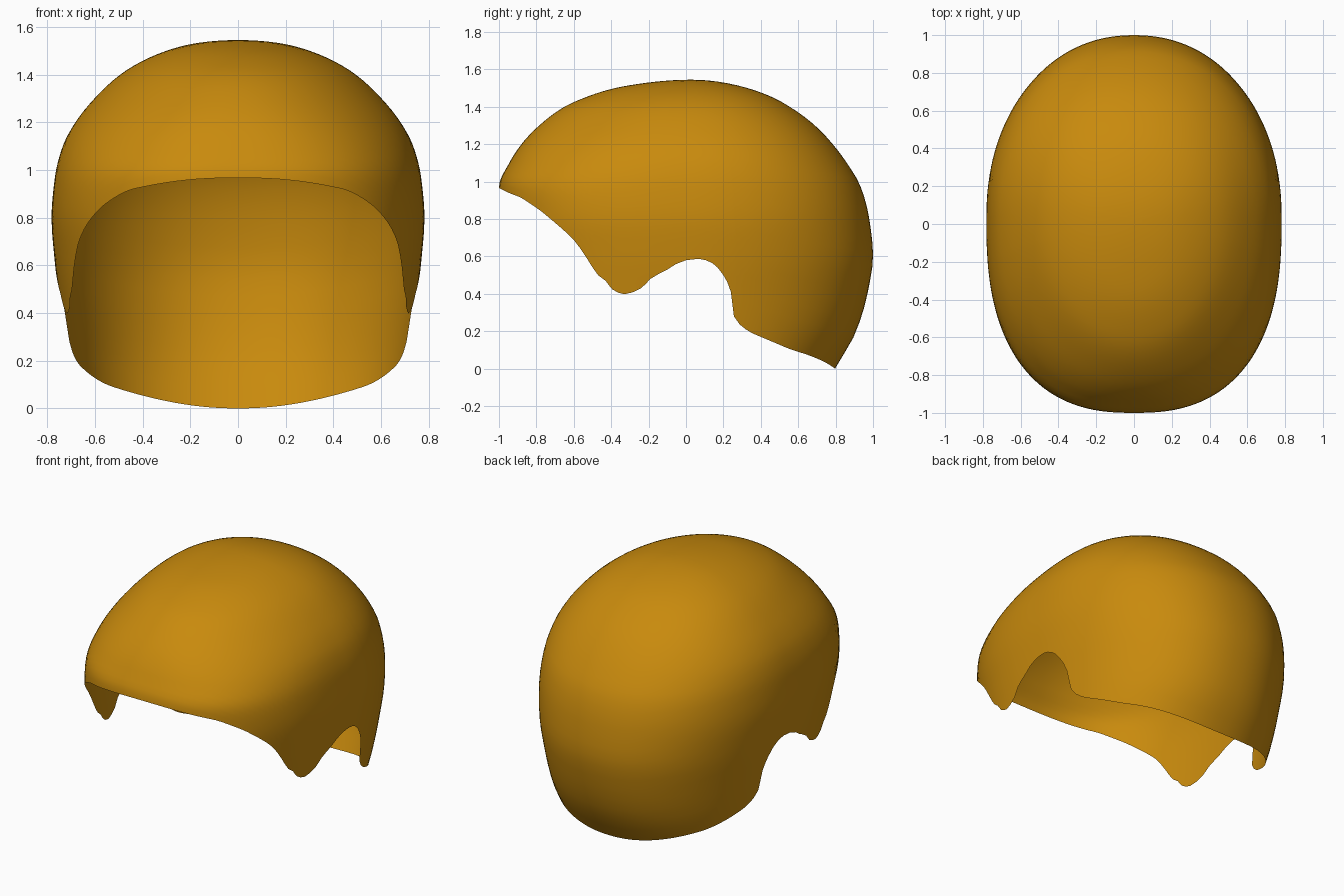
import bpy, bmesh, math

if "Cube" in bpy.data.objects:
    bpy.data.objects.remove(bpy.data.objects["Cube"])


def smooth_curve(xs, ys):
    """Monotone cubic interpolation through (xs, ys), xs ascending."""
    n = len(xs)
    d = [(ys[i + 1] - ys[i]) / (xs[i + 1] - xs[i]) for i in range(n - 1)]
    m = [d[0]] + [0.0] * (n - 2) + [d[-1]]
    for i in range(1, n - 1):
        if d[i - 1] * d[i] > 0:
            m[i] = 2 * d[i - 1] * d[i] / (d[i - 1] + d[i])

    def f(x):
        x = min(max(x, xs[0]), xs[-1])
        i = 0
        while i < n - 2 and x > xs[i + 1]:
            i += 1
        h = xs[i + 1] - xs[i]
        t = (x - xs[i]) / h
        return ((2*t**3 - 3*t**2 + 1) * ys[i] + (t**3 - 2*t**2 + t) * h * m[i]
                + (3*t**2 - 2*t**3) * ys[i + 1] + (t**3 - t**2) * h * m[i + 1])
    return f


# Horizontal sections: height, half width, front y, back y
TOP, YC = 1.545, 0.03
sections = [
    (1.545, 0, .03, .03), (1.53, .187, -.2, .2), (1.5, .30, -.38, .33),
    (1.45, .415, -.54, .465), (1.4, .494, -.65, .555), (1.3, .602, -.785, .69),
    (1.2, .682, -.88, .785), (1.1, .735, -.945, .86), (.97, .768, -1.0, .935),
    (.8, .782, -.99, .98), (.6, .767, -.95, 1.0), (.4, .74, -.93, .97),
    (.2, .713, -.92, .91), (0, .68, -.9, .797)]
depth = [math.sqrt(TOP - s[0]) for s in sections]
width, front, back = (smooth_curve(depth, [s[k] for s in sections]) for k in (1, 2, 3))

# Lower rim seen from the side (y, z): brow, temple point, ear arch, nape
rim = [(-1, .967), (-.9, .922), (-.8, .86), (-.7, .78), (-.6, .688), (-.53, .59),
       (-.47, .5), (-.43, .47), (-.395, .425), (-.33, .398), (-.24, .43),
       (-.19, .48), (-.1, .53), (0, .58), (.07, .587), (.14, .565), (.2, .5),
       (.24, .41), (.256, .28), (.32, .21), (.4, .17), (.6, .09), (.797, 0)]


def power(is_front, z):
    """Squareness of a section: boxier at the brow, rounder at the crown."""
    if not is_front:
        return 2.15
    t = min(1, max(0, (z - .9) / .5))
    return 2.55 - .5 * t * t * (3 - 2 * t)


def rim_angle(y, z):
    q = math.sqrt(TOP - z)
    is_front = y < YC
    reach = (YC - front(q)) if is_front else (back(q) - YC)
    c = min(1, abs(y - YC) / reach) ** (power(is_front, z) / 2)
    a = math.acos(c)
    return a if is_front else math.pi - a


def surface(a, q):
    is_front = a < math.pi / 2
    z = TOP - q * q
    e = 2 / power(is_front, z)
    x = width(q) * max(0, math.sin(a)) ** e
    c = abs(math.cos(a)) ** e
    y = YC - c * (YC - front(q)) if is_front else YC + c * (back(q) - YC)
    return (x, y, z)


# Columns run from the crown down to the rim on the right half
angles = [rim_angle(y, z) for y, z in rim]
angles[0], angles[-1] = 0.0, math.pi
rim_height = smooth_curve([-angles[1]] + angles + [2 * math.pi - angles[-2]],
                          [rim[1][1]] + [p[1] for p in rim] + [rim[-2][1]])
columns = [0.0]
for a, b in zip(angles, angles[1:]):
    n = max(2, math.ceil((b - a) / 0.05))
    columns += [a + (b - a) * (k + 1) / n for k in range(n)]

ROWS = 36
bm = bmesh.new()
grid = []
for a in columns:
    q_end = math.sqrt(TOP - rim_height(a))
    grid.append([bm.verts.new(surface(a, q_end * j / ROWS)) for j in range(ROWS + 1)])
for left, right in zip(grid, grid[1:]):
    for j in range(ROWS):
        bm.faces.new((left[j], left[j + 1], right[j + 1], right[j]))
bmesh.ops.remove_doubles(bm, verts=bm.verts, dist=1e-5)

mesh = bpy.data.meshes.new("cap_shell")
bm.to_mesh(mesh)
bm.free()
cap = bpy.data.objects.new("cap_shell", mesh)
bpy.context.collection.objects.link(cap)
for poly in mesh.polygons:
    poly.use_smooth = True

# Left half
mirror = cap.modifiers.new("mirror", 'MIRROR')
mirror.use_clip = True
mirror.merge_threshold = 0.0005

# Amber colour
amber = bpy.data.materials.new("amber")
amber.diffuse_color = (0.58, 0.255, 0.004, 1)
amber.use_nodes = True
amber.node_tree.nodes["Principled BSDF"].inputs["Base Color"].default_value = amber.diffuse_color
mesh.materials.append(amber)
